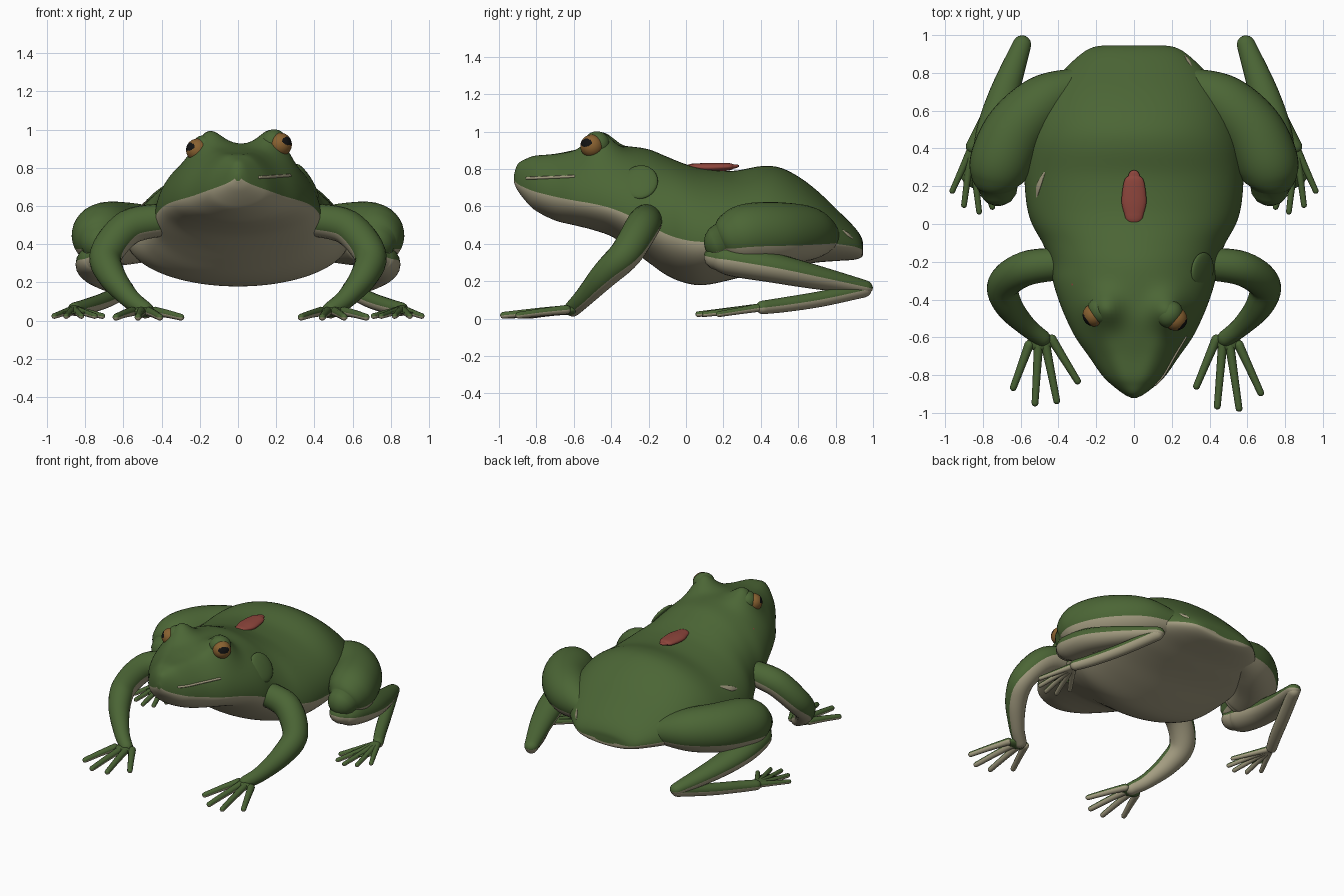
import bpy, bmesh
from math import sin, cos, pi, exp, sqrt
from mathutils import Vector, Matrix

cube = bpy.data.objects.get("Cube")
if cube:
    bpy.data.objects.remove(cube, do_unlink=True)


def material(name, *rgb):
    m = bpy.data.materials.new(name)
    m.use_nodes = True
    m.diffuse_color = (*rgb, 1)
    bsdf = next(n for n in m.node_tree.nodes if n.type == 'BSDF_PRINCIPLED')
    bsdf.inputs["Base Color"].default_value = (*rgb, 1)
    return m


green = material("moss green", .071, .132, .036)
cream = material("belly cream", .37, .335, .22)
red = material("dull red", .27, .06, .045)
amber = material("eye amber", .25, .12, .03)
black = material("pupil black", .006, .006, .006)


def finish(bm, name, *mats):
    bmesh.ops.recalc_face_normals(bm, faces=bm.faces)
    for f in bm.faces:
        f.smooth = True
    mesh = bpy.data.meshes.new(name)
    bm.to_mesh(mesh)
    bm.free()
    for m in mats:
        mesh.materials.append(m)
    ob = bpy.data.objects.new(name, mesh)
    bpy.context.collection.objects.link(ob)
    return ob


def spline(rows, steps):
    """Smooth curve through rows of numbers."""
    out = []
    for i in range(len(rows) - 1):
        quad = [rows[max(0, min(len(rows) - 1, i + k))] for k in (-1, 0, 1, 2)]
        for s in range(steps):
            t = s / steps
            out.append([b + t / 2 * (c - a + t * (2 * a - 5 * b + 4 * c - d
                        + t * (3 * (b - c) + d - a))) for a, b, c, d in zip(*quad)])
    return out + [list(rows[-1])]


def skin(rings, rule):
    """Bridge rings of points, cap both ends, colour faces by rule(column)."""
    bm = bmesh.new()
    loops = [[bm.verts.new(p) for p in ring] for ring in rings]
    n = len(loops[0])
    for a, b in zip(loops, loops[1:]):
        for j in range(n):
            f = bm.faces.new((a[j], a[(j + 1) % n], b[(j + 1) % n], b[j]))
            f.material_index = int(rule(j))
    bm.faces.new(loops[0])
    bm.faces.new(loops[-1])
    return bm


def tube(name, path, mats, under=(0, 0, -1), edge=.2, sides=20, flat=1, steps=6):
    """Round-ended limb; the side facing `under` gets the second material."""
    pts = spline(path, steps)
    pos = [Vector(p[:3]) for p in pts]
    tan = [(pos[min(i + 1, len(pos) - 1)] - pos[max(i - 1, 0)]).normalized()
           for i in range(len(pos))]
    rows = [(p, t, q[3]) for p, t, q in zip(pos, tan, pts)]

    def dome(row, sign):
        p, t, r = row
        return [(p + t * sign * r * sin(a), t, r * cos(a)) for a in (.4, .8, 1.2, 1.5)]

    rows = dome(rows[0], -1)[::-1] + rows + dome(rows[-1], 1)
    rings, down = [], Vector(under)
    for p, t, r in rows:
        u = (down - t * down.dot(t)).normalized()
        v = t.cross(u)
        rings.append([p + r * (u * cos(a) * flat + v * sin(a))
                      for a in (2 * pi * j / sides for j in range(sides))])
    rule = lambda j: len(mats) > 1 and cos(2 * pi * (j + .5) / sides) > edge
    return finish(skin(rings, rule), name, *mats)


def blob(name, centre, size, normal, mat):
    """Ellipsoid whose thin axis points along normal."""
    bm = bmesh.new()
    bmesh.ops.create_uvsphere(bm, u_segments=32, v_segments=16, radius=1)
    turn = Vector(normal).to_track_quat('Z', 'Y').to_matrix().to_4x4()
    bm.transform(Matrix.Translation(centre) @ turn @ Matrix.Diagonal((*size, 1)))
    return finish(bm, name, mat)


# Body and head: y, half width, top, colour border, bottom
sections = [
    (-.92, .015, .765, .745, .73), (-.9, .055, .825, .72, .685),
    (-.85, .12, .852, .695, .62), (-.8, .17, .866, .677, .575),
    (-.7, .24, .88, .652, .525), (-.6, .31, .9, .632, .5),
    (-.5, .36, .918, .615, .475), (-.4, .4, .922, .59, .44),
    (-.3, .43, .92, .55, .375), (-.2, .445, .905, .5, .3),
    (-.1, .485, .865, .45, .23), (0, .54, .825, .42, .19),
    (.1, .568, .8, .41, .18), (.25, .58, .79, .41, .21),
    (.4, .572, .815, .41, .25), (.5, .55, .808, .41, .27),
    (.6, .515, .76, .41, .285), (.7, .46, .685, .41, .3),
    (.8, .385, .59, .4, .308), (.9, .28, .49, .385, .315),
    (.94, .2, .43, .37, .33), (.946, .08, .39, .365, .35)]
# Brow swellings and snout ridges: x, y, height, spread
bumps = [(.195, -.465, .135, .095), (-.165, -.45, .11, .095)]
for s in (1, -1):
    bumps += [(s * (.16 - k * .03), -.58 - k * .08, .012, .06) for k in range(4)]
AROUND = 96
rings = []
for y, w, top, mid, low in spline(sections, 5):
    ring = []
    for j in range(AROUND):
        a = 2 * pi * j / AROUND
        x, z = w * cos(a), mid + sin(a) * ((top - mid) if sin(a) > 0 else (mid - low))
        if sin(a) > 0:
            z += sin(a) * sum(h * exp(-((x - bx) ** 2 + (y - by) ** 2) / r ** 2)
                              for bx, by, h, r in bumps)
        ring.append((x, y, z))
    rings.append(ring)
finish(skin(rings, lambda j: j >= AROUND // 2), "body", green, cream)

# Pale lip line lying on the left cheek
lip = []
for y, w, top, mid, low in sections[2:6]:
    z = .75 + (y + .85) * .04
    lip.append((w * sqrt(1 - ((z - mid) / (top - mid)) ** 2), y, z, .008))
tube("lip_line", lip, [cream], sides=8)

# Pale scars on the flank and rump, back and cheek marks, ear disc
tube("flank_scar", [(-.515, .145, .577, .006), (-.505, .2, .597, .018),
                    (-.475, .27, .629, .007)], [cream], (-.8, 0, .55), flat=.35)
tube("rump_scar", [(.302, .84, .47, .006), (.288, .865, .45, .013), (.271, .89, .43, .005)],
     [cream], (.7, .3, .6), flat=.4)
tube("back_mark", [(0, .05, .81, .05), (0, .12, .808, .066), (0, .225, .812, .053),
                   (0, .255, .814, .03)], [red], sides=24, flat=.38)
blob("cheek_mark", (-.305, -.32, .797), (.03, .04, .01), (-.6, 0, .8), red)
blob("ear_disc", (.362, -.245, .73), (.095, .105, .024), (.8, -.1, .5), green)


# Eyes with wide pupils, each under a green lid
def eye(side, centre, gaze, r):
    bm = bmesh.new()
    bmesh.ops.create_uvsphere(bm, u_segments=64, v_segments=40, radius=r)
    for f in bm.faces:
        c = f.calc_center_median() / r
        f.material_index = int(c.z > 0 and (c.x / .62) ** 2 + ((c.y - .2) / .36) ** 2 < 1)
    look = Vector(gaze).normalized()
    turn = look.to_track_quat('Z', 'Y').to_matrix().to_4x4()
    bm.transform(Matrix.Translation(centre) @ turn)
    finish(bm, side + "_eye", amber, black)
    lid = Vector(centre) - look * .04 + Vector((0, 0, .014))
    blob(side + "_eyelid", lid, (r * 1.2, r * 1.13, r * 1.05), look, green)


eye("left", (.22, -.503, .922), (.75, -.62, .1), .062)
eye("right", (-.212, -.482, .893), (-.8, -.55, .1), .06)

# Limb paths for the left side: x, y, z, radius
arm = [(.38, -.21, .53, .085), (.57, -.235, .49, .092), (.69, -.32, .35, .086),
       (.665, -.43, .24, .074), (.57, -.54, .12, .053), (.485, -.605, .055, .044)]
thigh = [(.3, .74, .44, .09), (.47, .65, .455, .145), (.62, .5, .455, .167),
         (.7, .34, .45, .167), (.72, .25, .43, .145), (.72, .2, .41, .105)]
shank = [(.72, .18, .325, .085), (.74, .25, .312, .105), (.745, .45, .275, .098),
         (.69, .68, .225, .08), (.593, .95, .168, .049)]
tarsus = [(.595, .95, .155, .042), (.7, .72, .105, .042), (.79, .53, .075, .04),
          (.855, .41, .06, .036)]
fingers = [((.435, -.61), (.315, -.845)), ((.47, -.63), (.425, -.95)),
           ((.505, -.63), (.54, -.962)), ((.555, -.64), (.655, -.88))]
toes = [(.962, .175), (.9, .1), (.82, .065), (.75, .09), (.71, .18)]

for side, s in (("left", 1), ("right", -1)):
    skin_mats = [green, cream]
    flip = lambda path: [(s * p[0], *p[1:]) for p in path]
    tube(side + "_arm", flip(arm), skin_mats, (-.35 * s, .3, -.9), .2)
    tube(side + "_thigh", flip(thigh), skin_mats, edge=.4, sides=32)
    tube(side + "_shank", flip(shank), skin_mats, edge=.15, flat=.82)
    tube(side + "_tarsus", flip(tarsus), skin_mats, edge=.15)
    blob(side + "_palm", (s * .495, -.625, .045), (.07, .05, .026), (0, 0, 1), green)
    for i, ((ax, ay), (bx, by)) in enumerate(fingers):
        # The left hand reaches slightly further out and forward
        bx, by = bx + s * .016, by - s * .014
        path = [(ax, ay, .048, .025), ((ax + bx) / 2, (ay + by) / 2, .035, .021),
                (bx, by, .018, .018)]
        tube(f"{side}_finger_{i + 1}", flip(path), skin_mats, sides=12)
    # Hind toes joined by a thin web
    root, web = Vector((.86, .4, .06)), []
    for i, (bx, by) in enumerate(toes):
        tip = Vector((bx, by, .024))
        path = [(*root, .022), (*root.lerp(tip, .5), .018), (*tip, .015)]
        tube(f"{side}_toe_{i + 1}", flip(path), skin_mats, sides=12)
        web.append(root.lerp(tip, .65))
    bm = bmesh.new()
    bm.faces.new([bm.verts.new(p) for p in flip([root] + web)])
    ob = finish(bm, side + "_foot_web", green)
    ob.modifiers.new("thickness", 'SOLIDIFY').thickness = .008
